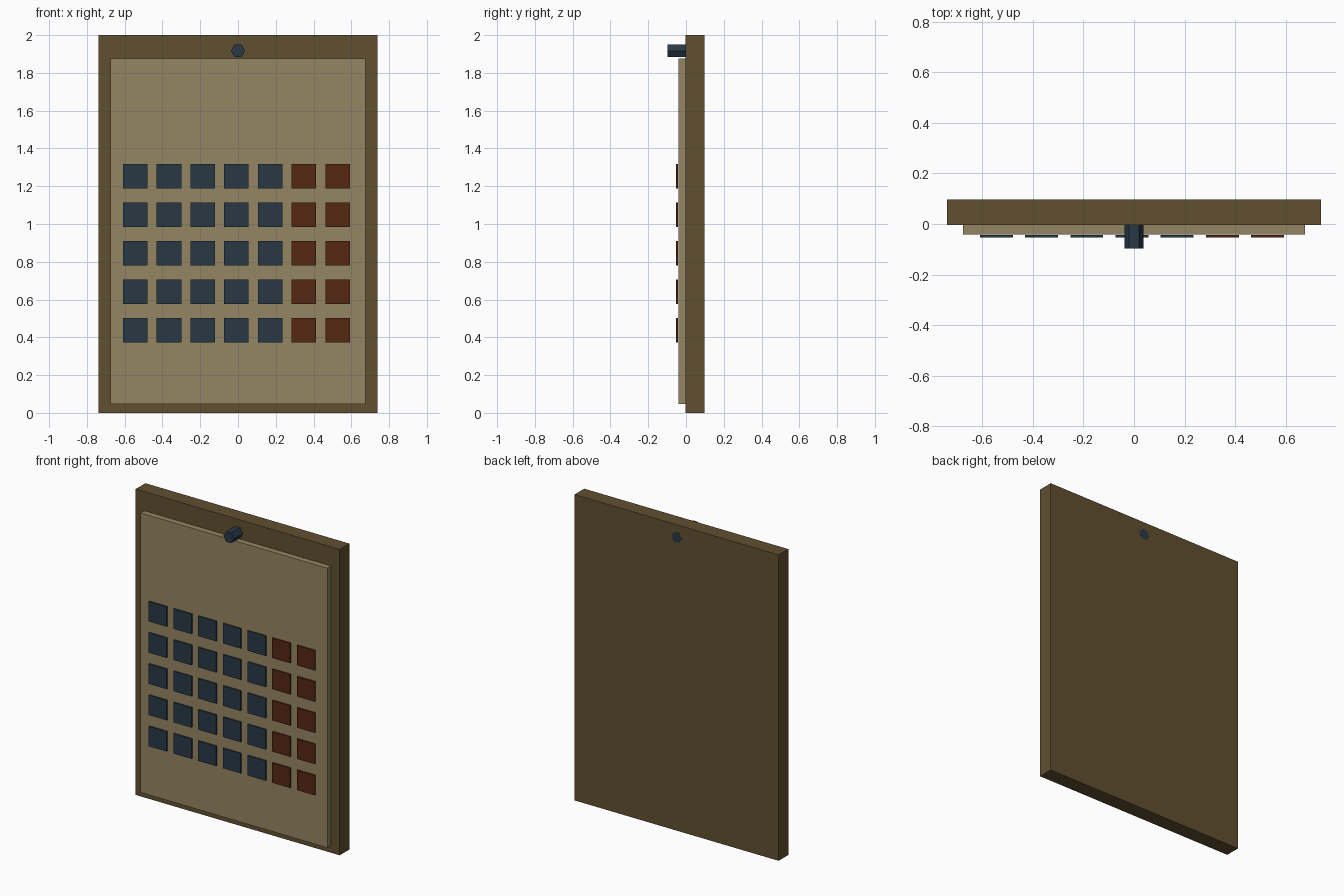
import bpy, bmesh, math

if "Cube" in bpy.data.objects:
    bpy.data.objects.remove(bpy.data.objects["Cube"])


def material(name, rgb):
    m = bpy.data.materials.new(name)
    m.diffuse_color = (*rgb, 1)
    m.use_nodes = True
    m.node_tree.nodes["Principled BSDF"].inputs["Base Color"].default_value = m.diffuse_color
    return m


WOOD = material("dark wood", (0.12, 0.08, 0.03))
PAPER = material("beige paper", (0.30, 0.24, 0.125))
NAVY = material("dark blue", (0.021, 0.04, 0.06))
RUST = material("rust red", (0.09, 0.02, 0.006))


def prism(name, outline, y0, y1, mat):
    """Extrude an (x, z) outline from y0 (front) to y1 (back)."""
    bm = bmesh.new()
    face = bm.faces.new([bm.verts.new((x, y0, z)) for x, z in outline])
    ext = bmesh.ops.extrude_face_region(bm, geom=[face], use_keep_orig=True)
    for v in ext["geom"]:
        if isinstance(v, bmesh.types.BMVert):
            v.co.y = y1
    bmesh.ops.recalc_face_normals(bm, faces=bm.faces)
    me = bpy.data.meshes.new(name)
    bm.to_mesh(me)
    bm.free()
    me.materials.append(mat)
    ob = bpy.data.objects.new(name, me)
    bpy.context.collection.objects.link(ob)
    return ob


def rect(cx, cz, w, h):
    return [(cx + sx * w / 2, cz + sz * h / 2)
            for sx, sz in ((-1, -1), (1, -1), (1, 1), (-1, 1))]


# Backing board and the page block on its front
prism("backing_board", rect(0, 1.0, 1.476, 2.0), -0.003, 0.097, WOOD)
prism("page_block", rect(0, 0.961, 1.35, 1.828), -0.041, -0.003, PAPER)

# Hexagonal hanging peg, running through to the back of the board
hexagon = [(0.038 * math.cos(i * math.pi / 3), 1.917 + 0.038 * math.sin(i * math.pi / 3))
           for i in range(6)]
prism("hanging_peg", hexagon, -0.097, 0.0973, NAVY)

# Day squares: five weekdays in blue, two weekend columns in red
for row in range(5):
    for col in range(7):
        prism(f"day_square_{row + 1}_{col + 1}",
              rect(-0.544 + 0.1786 * col, 1.253 - 0.204 * row, 0.13, 0.13),
              -0.053, -0.0435, NAVY if col < 5 else RUST)
